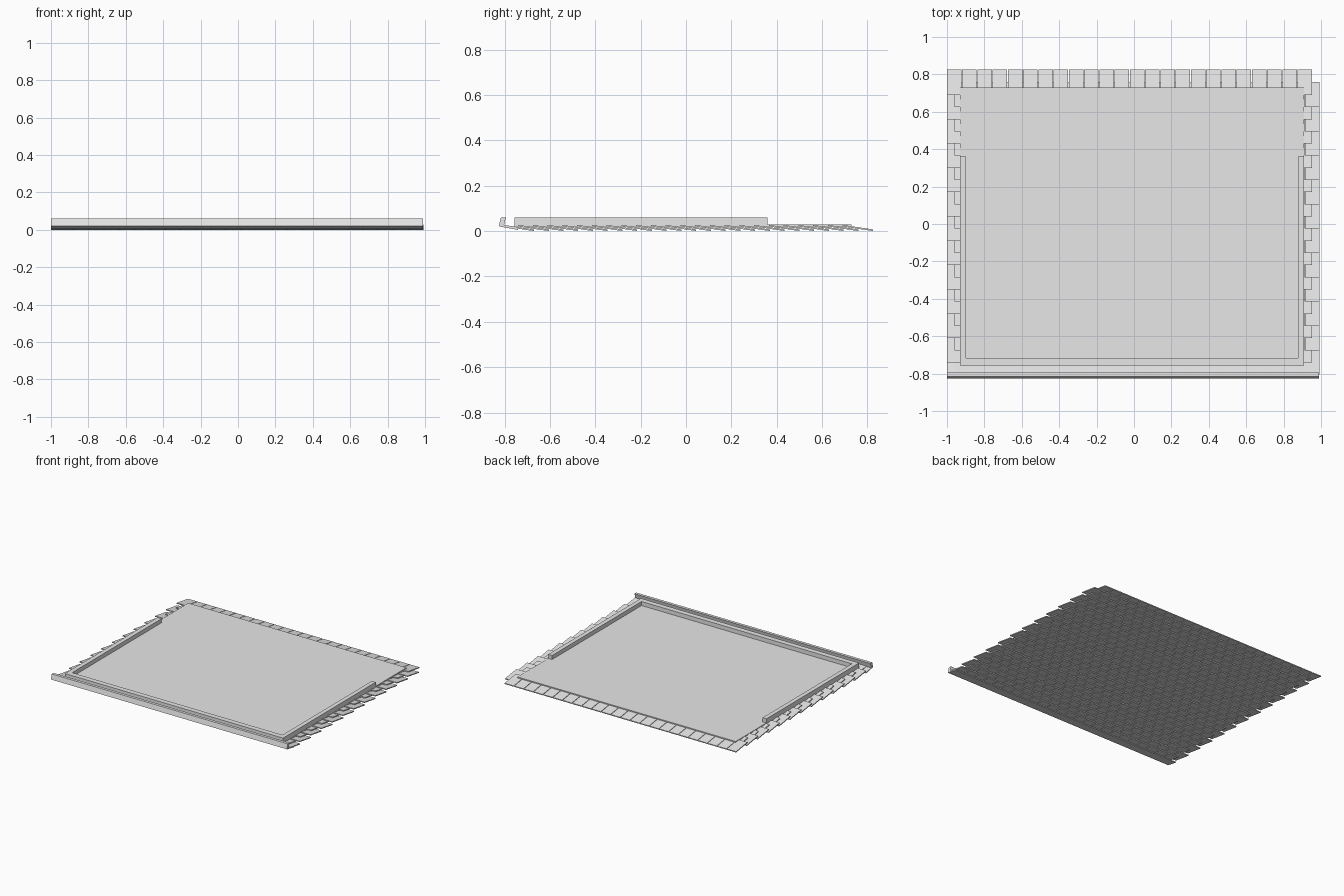
import bpy, bmesh
from mathutils import Matrix, Vector

if "Cube" in bpy.data.objects:
    bpy.data.objects.remove(bpy.data.objects["Cube"])

grey = bpy.data.materials.new("light grey")
grey.use_nodes = True
colour = (0.8, 0.8, 0.8, 1)
grey.diffuse_color = colour
grey.node_tree.nodes["Principled BSDF"].inputs["Base Color"].default_value = colour


def add_box(bm, x0, x1, y0, y1, z0, z1, shear=0.0, lean=0.0):
    """Box whose height changes by shear along y, or whose top leans in y."""
    made = bmesh.ops.create_cube(bm, size=1)
    for v in made["verts"]:
        u, w, t = v.co.x + 0.5, v.co.y + 0.5, v.co.z + 0.5
        v.co = Vector((x0 + u * (x1 - x0),
                       y0 + w * (y1 - y0) + t * lean,
                       z0 + t * (z1 - z0) + w * shear))


def finish(name, bm):
    mesh = bpy.data.meshes.new(name)
    bm.to_mesh(mesh)
    bm.free()
    mesh.materials.append(grey)
    obj = bpy.data.objects.new(name, mesh)
    bpy.context.collection.objects.link(obj)
    return obj


def box(name, *dims, **kw):
    bm = bmesh.new()
    add_box(bm, *dims, **kw)
    return finish(name, bm)


# Overlapping shingle courses, every other one shifted by half a shingle
ROWS, COLUMNS = 24, 24
PITCH, LENGTH, WIDTH, GAP = 0.065, 0.135, 0.0815, 0.004
THICK, DROP = 0.007, 0.02
bm = bmesh.new()
for row in range(ROWS):
    tail = 0.825 - row * PITCH
    start = -1.0 + (row % 2) * WIDTH / 2
    for col in range(COLUMNS):
        x = start + col * WIDTH
        add_box(bm, x, x + WIDTH - GAP, tail - LENGTH, tail,
                DROP, DROP + THICK, shear=-DROP)
finish("shingles", bm)

# Starter strip and leaning fascia along the front edge
box("starter_strip", -1.0, 0.99, -0.822, -0.74, 0.02, 0.026, shear=-0.015)
box("front_fascia", -1.0, 0.99, -0.825, -0.803, 0.022, 0.06, lean=0.009)

# Flat deck
box("deck", -0.93, 0.91, -0.757, 0.73, 0.021, 0.029)

# Raised rails on three sides of the deck
box("front_rail", -0.93, 0.91, -0.757, -0.717, 0.025, 0.06)
box("right_rail", -0.93, -0.897, -0.717, 0.36, 0.025, 0.06)
box("left_rail", 0.877, 0.91, -0.717, 0.36, 0.025, 0.06)
